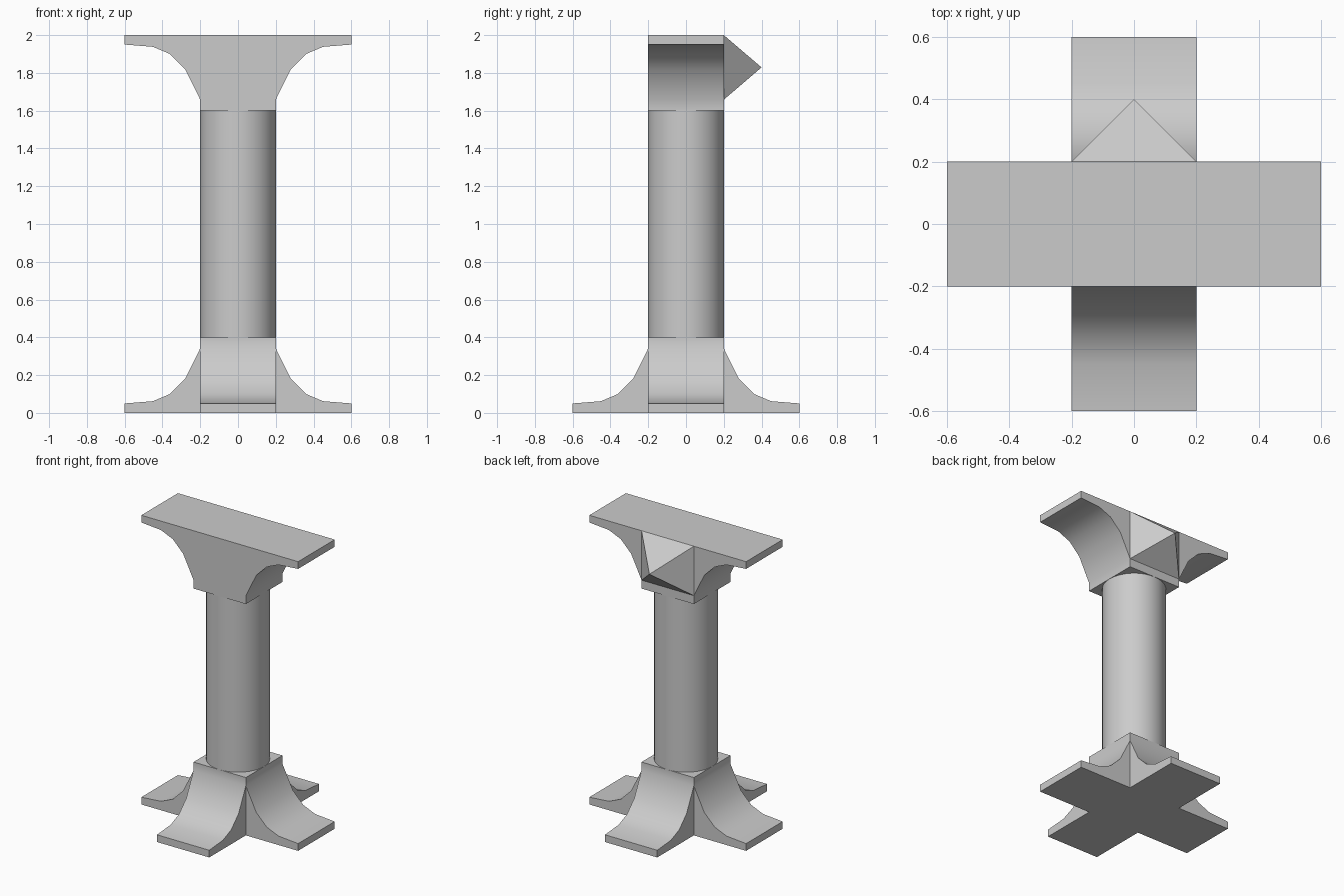
import bpy, bmesh
from math import pi, radians
from mathutils import Matrix

if "Cube" in bpy.data.objects:
    bpy.data.objects.remove(bpy.data.objects["Cube"])

W = 0.2                    # half width of the square core and its arms
H = 0.4                    # height of base and capital
CURVE = [(0.6, 0.05), (0.45, 0.062), (0.36, 0.10), (0.28, 0.18), (W, 0.342)]
LIP = CURVE[-1][1]


def finish(bm, name):
    bmesh.ops.remove_doubles(bm, verts=bm.verts, dist=1e-4)
    bmesh.ops.recalc_face_normals(bm, faces=bm.faces)
    mesh = bpy.data.meshes.new(name)
    bm.to_mesh(mesh)
    bm.free()
    ob = bpy.data.objects.new(name, mesh)
    bpy.context.collection.objects.link(ob)
    bpy.ops.object.select_all(action='DESELECT')
    ob.select_set(True)
    bpy.context.view_layer.objects.active = ob
    bpy.ops.object.shade_smooth_by_angle(angle=radians(32))
    return ob


def bracket(name, sides, flip=False):
    """Square core whose four sides (+x, +y, -x, -y) are arm, flat or spike."""
    bm = bmesh.new()

    for i, kind in enumerate(sides):
        rot = Matrix.Rotation(i * pi / 2, 3, 'Z')

        def face(*pts):
            bm.faces.new([bm.verts.new(rot @ Matrix.Identity(3).col[0] * p[0]
                                       + rot @ Matrix.Identity(3).col[1] * p[1]
                                       + Matrix.Identity(3).col[2] * p[2]) for p in pts])

        # plain strip between the side feature and the column
        face((W, -W, LIP), (W, W, LIP), (W, W, H), (W, -W, H))
        if kind == 'arm':
            outline = [(W, 0), (0.6, 0)] + CURVE
            for y in (-W, W):
                face(*[(x, y, z) for x, z in outline])
            for (xa, za), (xb, zb) in zip(outline, outline[1:]):
                face((xa, -W, za), (xa, W, za), (xb, W, zb), (xb, -W, zb))
        else:
            quad = [(W, -W, 0), (W, W, 0), (W, W, LIP), (W, -W, LIP)]
            if kind == 'flat':
                face(*quad)
            else:
                for a, b in zip(quad, quad[1:] + quad[:1]):
                    face(a, b, (0.4, 0, LIP / 2))

    # core top and bottom
    for z in (0, H):
        bm.faces.new([bm.verts.new((x, y, z)) for x, y in
                      ((-W, -W), (W, -W), (W, W), (-W, W))])
    if flip:
        for v in bm.verts:
            v.co.z = 2 - v.co.z
    return finish(bm, name)


# four-footed base
bracket("base", ['arm'] * 4)

# two-armed capital with a pyramid stud at the back
bracket("capital", ['arm', 'spike', 'arm', 'flat'], flip=True)

# round column
bm = bmesh.new()
bmesh.ops.create_cone(bm, cap_ends=False, segments=32, radius1=W, radius2=W,
                      depth=1.2, matrix=Matrix.Translation((0, 0, 1)))
for f in bm.faces:
    if f.normal.dot(f.calc_center_median().xy.to_3d()) < 0:
        f.normal_flip()
finish(bm, "column")
